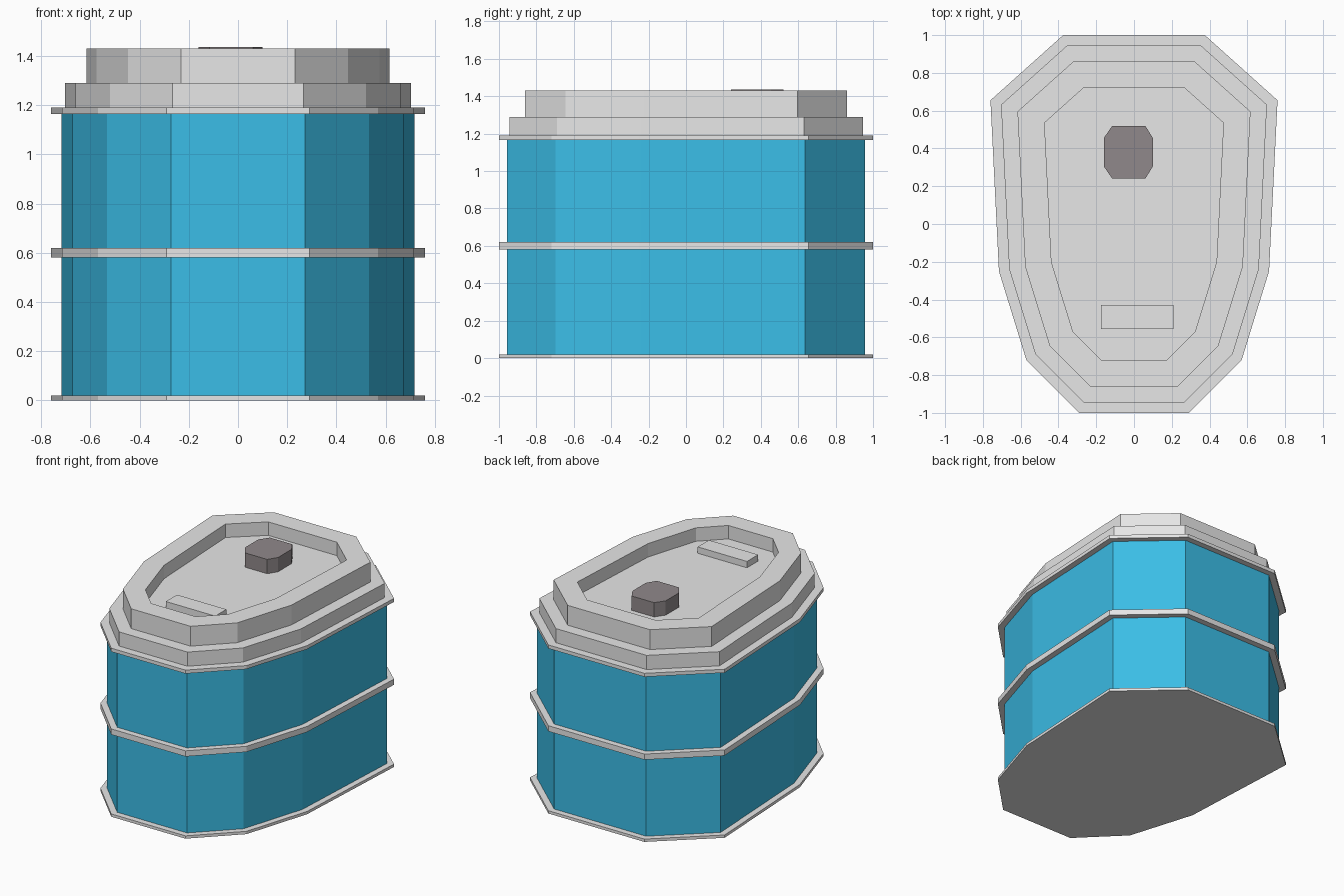
import bpy, bmesh
from mathutils import Vector

cube = bpy.data.objects.get("Cube")
if cube:
    bpy.data.objects.remove(cube, do_unlink=True)


def material(name, rgb):
    m = bpy.data.materials.new(name)
    m.use_nodes = True
    m.diffuse_color = (*rgb, 1)
    m.node_tree.nodes["Principled BSDF"].inputs["Base Color"].default_value = (*rgb, 1)
    return m


GREY = material("light grey", (0.8, 0.8, 0.8))
BLUE = material("sky blue", (0.046, 0.54, 0.84))
DARK = material("warm dark grey", (0.28, 0.25, 0.257))

# Half outline of the container from front to back, mirrored to a closed loop
half = [(0.29, -1), (0.57, -0.72), (0.715, -0.25), (0.76, 0.655), (0.375, 1)]
OUTLINE = [Vector(p) for p in half] + [Vector((-x, y)) for x, y in reversed(half)]


def inset(loop, d):
    """Move every edge of a counter-clockwise loop inward by d."""
    result = []
    for i, p in enumerate(loop):
        a = (p - loop[i - 1]).normalized()
        b = (loop[(i + 1) % len(loop)] - p).normalized()
        na, nb = Vector((-a.y, a.x)), Vector((-b.y, b.x))
        result.append(p + (na + nb) * d / (1 + na.dot(nb)))
    return result


def loft(name, loop, steps, mat):
    """Skin the loop through (inset, height) steps and cap both ends."""
    bm = bmesh.new()
    rings = [[bm.verts.new((p.x, p.y, z)) for p in inset(loop, d)] for d, z in steps]
    n = len(loop)
    for low, high in zip(rings, rings[1:]):
        for i in range(n):
            j = (i + 1) % n
            bm.faces.new((low[i], low[j], high[j], high[i]))
    bm.faces.new(rings[0][::-1])
    bm.faces.new(rings[-1])
    mesh = bpy.data.meshes.new(name)
    bm.to_mesh(mesh)
    bm.free()
    mesh.materials.append(mat)
    obj = bpy.data.objects.new(name, mesh)
    bpy.context.collection.objects.link(obj)
    return obj


def prism(name, loop, d, z0, z1, mat):
    return loft(name, loop, [(d, z0), (d, z1)], mat)


# Container walls and the three bands around them
BASE, MID, TOP = (0, 0.02), (0.58, 0.62), (1.165, 1.19)
prism("lower_body", OUTLINE, 0.042, BASE[1], MID[0], BLUE)
prism("upper_body", OUTLINE, 0.042, MID[1], TOP[0], BLUE)
for name, band in (("base_band", BASE), ("middle_band", MID), ("top_band", TOP)):
    prism(name, OUTLINE, 0, *band, GREY)

# Stepped lid with a recessed tray
FLOOR = 1.335
loft("lid", OUTLINE, [(0.055, TOP[1]), (0.055, 1.29), (0.14, 1.29),
                      (0.14, 1.43), (0.28, 1.43), (0.28, FLOOR)], GREY)

# Eight-sided knob and small raised tab on the tray
knob = [(-0.115, 0.24), (0.06, 0.24), (0.1, 0.305), (0.1, 0.455),
        (0.06, 0.52), (-0.115, 0.52), (-0.16, 0.455), (-0.16, 0.305)]
prism("lid_knob", [Vector(p) for p in knob], 0, FLOOR, 1.436, DARK)
tab = [(-0.175, -0.555), (0.21, -0.555), (0.21, -0.43), (-0.175, -0.43)]
prism("lid_tab", [Vector(p) for p in tab], 0, FLOOR, FLOOR + 0.045, GREY)
